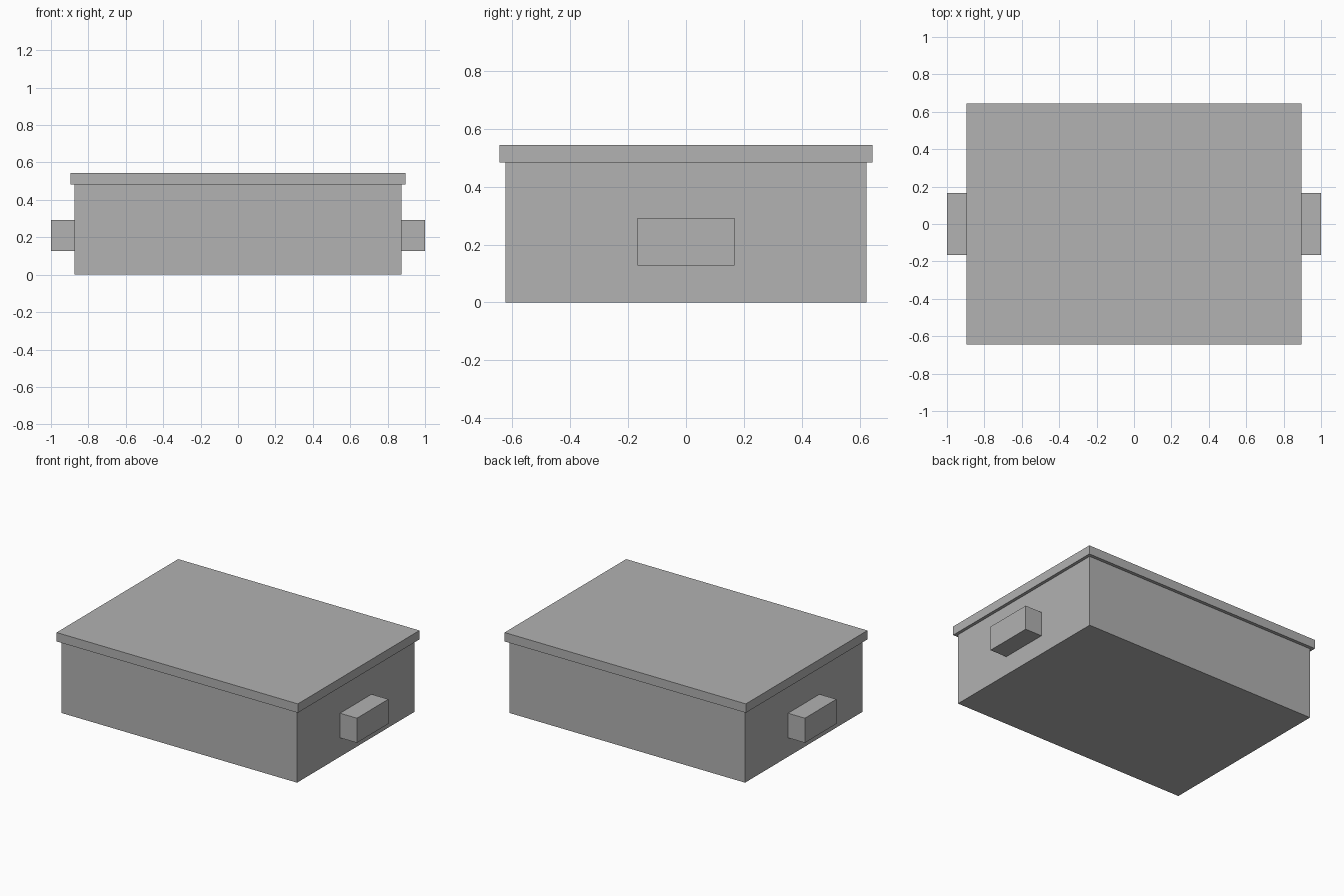
import bpy

# Remove the default cube
cube = bpy.data.objects.get("Cube")
if cube:
    bpy.data.objects.remove(cube, do_unlink=True)

# Single flat grey
grey = bpy.data.materials.new("plain_grey")
grey.use_nodes = True
colour = (0.445, 0.445, 0.445, 1.0)
grey.diffuse_color = colour
grey.node_tree.nodes["Principled BSDF"].inputs["Base Color"].default_value = colour


def box(name, low, high):
    """Add a flat-sided box spanning two opposite corners."""
    centre = [(a + b) / 2 for a, b in zip(low, high)]
    bpy.ops.mesh.primitive_cube_add(size=1, location=centre)
    part = bpy.context.object
    part.name = name
    part.scale = [b - a for a, b in zip(low, high)]
    bpy.ops.object.transform_apply(location=False, rotation=False, scale=True)
    part.data.materials.append(grey)
    return part


# Box body with a slightly overhanging lid
box("body", (-0.875, -0.623, 0), (0.875, 0.623, 0.483))
box("lid", (-0.896, -0.645, 0.483), (0.896, 0.645, 0.543))

# Block handles on both ends
box("left_handle", (0.875, -0.167, 0.127), (1, 0.167, 0.292))
box("right_handle", (-1, -0.167, 0.127), (-0.875, 0.167, 0.292))
